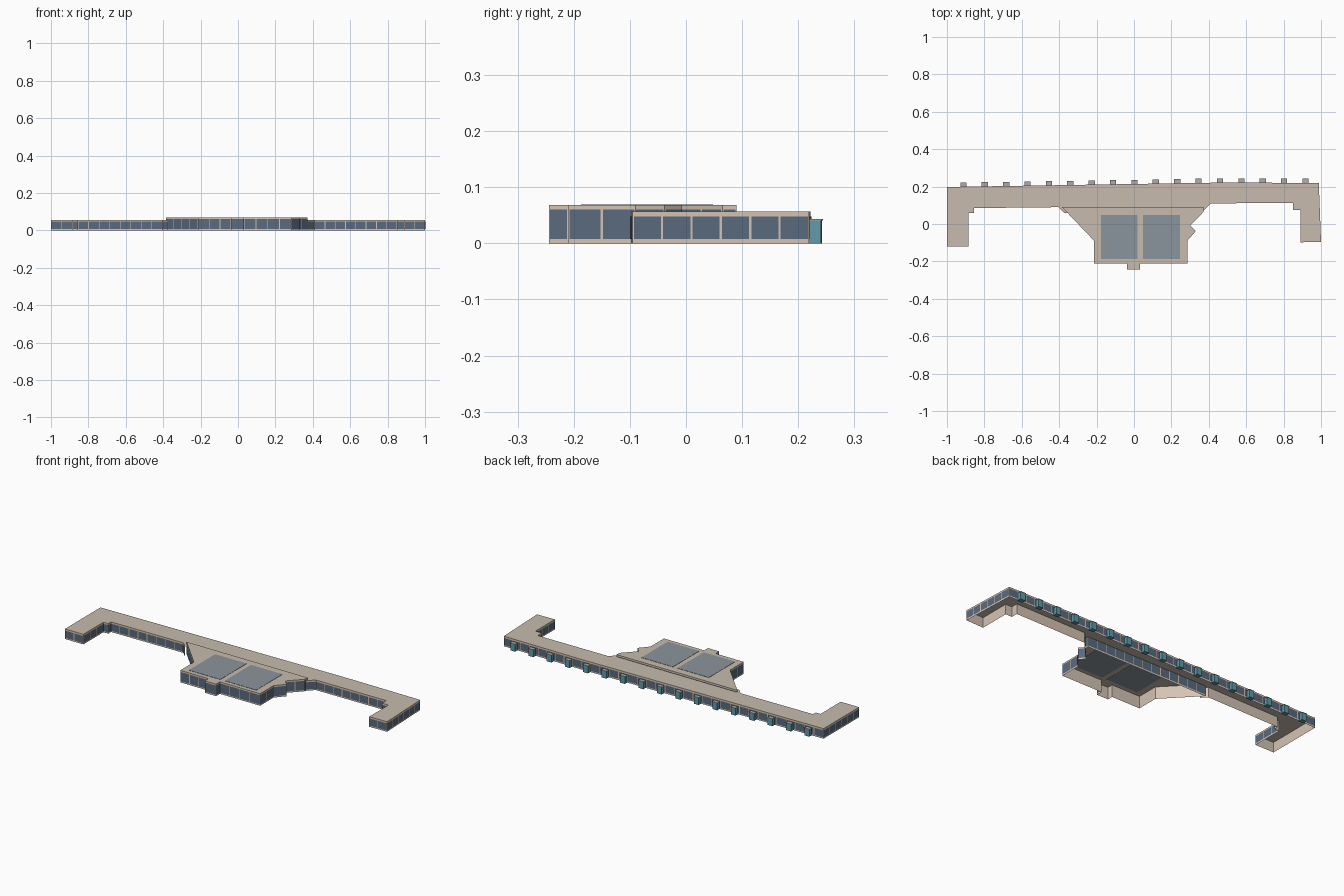
import bpy, bmesh
from mathutils import Vector

cube = bpy.data.objects.get("Cube")
if cube:
    bpy.data.objects.remove(cube, do_unlink=True)


def material(name, rgb):
    m = bpy.data.materials.new(name)
    m.use_nodes = True
    m.diffuse_color = (*rgb, 1)
    m.node_tree.nodes["Principled BSDF"].inputs["Base Color"].default_value = (*rgb, 1)
    return m


wall = material("beige wall", (0.66, 0.55, 0.45))
roof = material("stone roof", (0.58, 0.50, 0.42))
glass = material("blue grey glass", (0.10, 0.145, 0.21))
skylight = material("pale skylight glass", (0.26, 0.30, 0.34))
teal = material("teal glass", (0.12, 0.33, 0.40))
cap = material("grey cap", (0.42, 0.41, 0.39))


def finish(name, bm, mats):
    mesh = bpy.data.meshes.new(name)
    bm.to_mesh(mesh)
    bm.free()
    for m in mats:
        mesh.materials.append(m)
    obj = bpy.data.objects.new(name, mesh)
    bpy.context.collection.objects.link(obj)
    return obj


def quad(bm, a, b, z0, z1, mat=0):
    corners = [(a, z0), (b, z0), (b, z1), (a, z1)]
    face = bm.faces.new([bm.verts.new((p.x, p.y, z)) for p, z in corners])
    face.material_index = mat


def building(name, outline, height, sill, head, pitch, open_side=None):
    """Open-bottomed shell on a counter-clockwise outline, with window plates."""
    pts = [Vector(p) for p in outline]
    shell, panes = bmesh.new(), bmesh.new()
    for i, a in enumerate(pts):
        b = pts[(i + 1) % len(pts)]
        if i == open_side:
            continue
        quad(shell, a, b, 0, height)
        run = b - a
        along = run.normalized()
        out = Vector((along.y, -along.x)) * 0.0015
        count = max(1, round(run.length / pitch))
        step = run / count
        for k in range(count):
            start = a + step * k + out
            quad(panes, start + along * 0.002, start + step - along * 0.002, sill, head)
    top = shell.faces.new([shell.verts.new((p.x, p.y, height)) for p in pts])
    top.material_index = 1
    bmesh.ops.remove_doubles(shell, verts=shell.verts, dist=0.0001)
    finish(name, shell, [wall, roof])
    finish(name + "_windows", panes, [glass])


def box(name, x0, x1, y0, y1, z0, z1, mat):
    bm = bmesh.new()
    bmesh.ops.create_cube(bm, size=1)
    for v in bm.verts:
        v.co = ((x0 + x1) / 2 + v.co.x * (x1 - x0),
                (y0 + y1) / 2 + v.co.y * (y1 - y0),
                (z0 + z1) / 2 + v.co.z * (z1 - z0))
    return finish(name, bm, [mat])


# Long concourse with two end wings, open where the hall joins it
concourse = [(-1, 0.198), (-1, -0.12), (-0.885, -0.12), (-0.885, 0.06),
             (-0.855, 0.06), (-0.855, 0.085), (-0.405, 0.09), (-0.375, 0.06),
             (0.36, 0.06), (0.41, 0.11), (0.85, 0.113), (0.85, 0.075),
             (0.89, 0.075), (0.89, -0.098), (1, -0.095), (0.988, 0.219), (0.5, 0.222)]
building("concourse", concourse, 0.057, 0.008, 0.048, 0.057, open_side=7)

# Taller main hall with an entrance bay and a side bay
hall = [(-0.385, 0.09), (-0.213, -0.09), (-0.213, -0.212), (-0.037, -0.212),
        (-0.037, -0.244), (0.033, -0.244), (0.033, -0.21), (0.285, -0.21),
        (0.285, -0.09), (0.33, -0.038), (0.302, -0.008), (0.372, 0.065), (0.372, 0.09)]
building("main_hall", hall, 0.068, 0.008, 0.06, 0.06)

# Skylight plates on the hall roof
for side, x in (("right", -0.177), ("left", 0.048)):
    box("skylight_" + side, x, x + 0.197, -0.187, 0.048, 0.067, 0.0695, skylight)

# Row of glazed gate pods along the back wall
for i in range(17):
    x = -0.912 + i * 0.1143
    back = 0.198 + 0.024 * (x + 1) / 1.5 if x < 0.5 else 0.222 - 0.003 * (x - 0.5) / 0.488
    box(f"gate_pod_{i + 1}", x - 0.015, x + 0.015, back - 0.004, back + 0.021, 0, 0.041, teal)
    box(f"pod_cap_{i + 1}", x - 0.0165, x + 0.0165, back - 0.004, back + 0.0225, 0.041, 0.043, cap)
